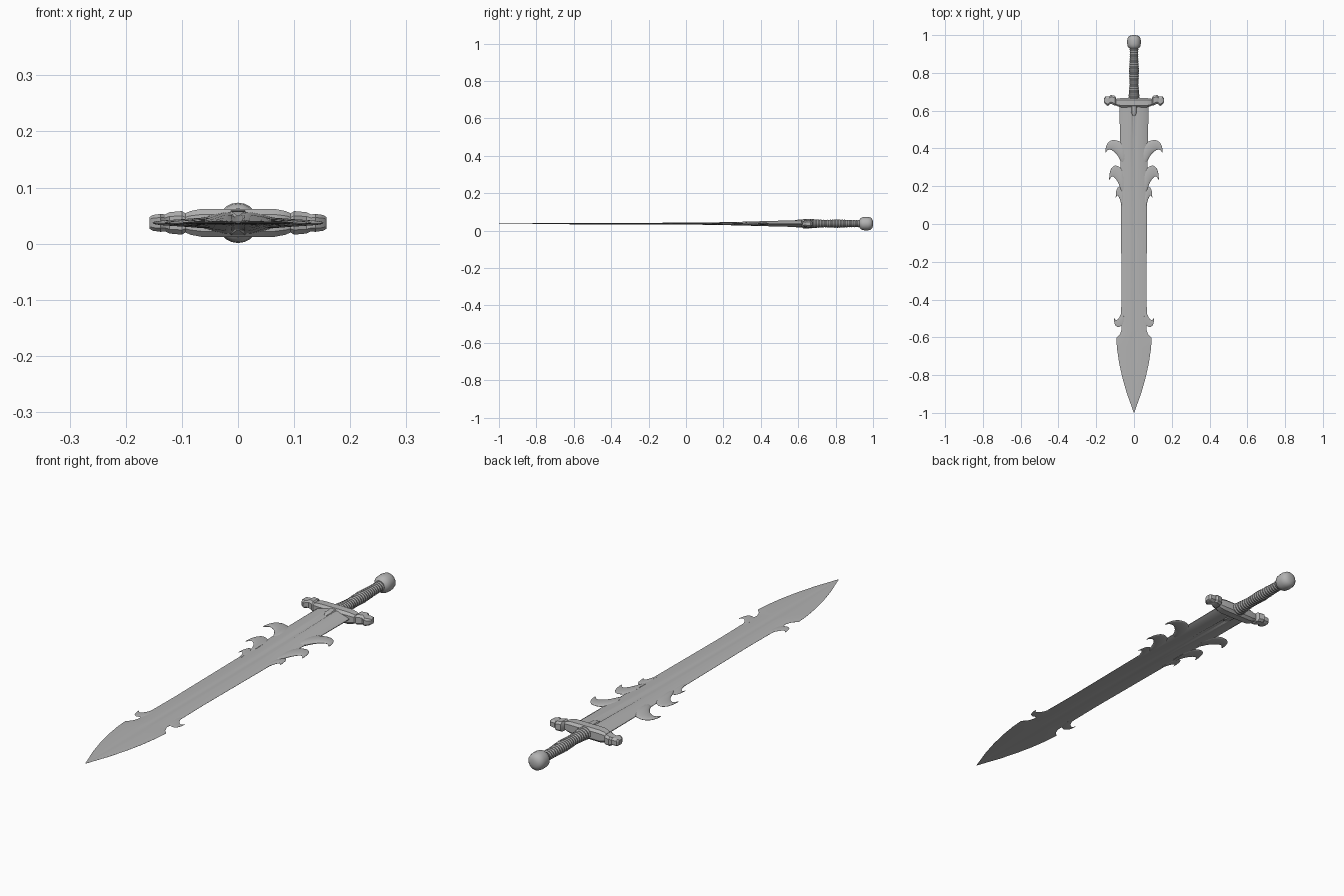
import bpy
from math import sin, cos, pi

if "Cube" in bpy.data.objects:
    bpy.data.objects.remove(bpy.data.objects["Cube"])

MID = 0.037  # height of the sword's centre plane

steel = bpy.data.materials.new("grey_steel")
steel.use_nodes = True
GREY = (0.45, 0.45, 0.45, 1)
steel.diffuse_color = GREY
steel.node_tree.nodes["Principled BSDF"].inputs["Base Color"].default_value = GREY


def loft(name, rings, angle=0.6):
    """Skin a list of equal-length rings and cap both ends."""
    n = len(rings[0])
    verts = [(x, y, z + MID) for ring in rings for x, y, z in ring]
    faces = [(i * n + j, i * n + (j + 1) % n, (i + 1) * n + (j + 1) % n, (i + 1) * n + j)
             for i in range(len(rings) - 1) for j in range(n)]
    faces += [tuple(range(n))[::-1], tuple(range(len(verts) - n, len(verts)))]
    mesh = bpy.data.meshes.new(name)
    mesh.from_pydata(verts, [], faces)
    mesh.materials.append(steel)
    obj = bpy.data.objects.new(name, mesh)
    bpy.context.collection.objects.link(obj)
    bpy.ops.object.select_all(action="DESELECT")
    obj.select_set(True)
    bpy.context.view_layer.objects.active = obj
    bpy.ops.object.mode_set(mode="EDIT")
    bpy.ops.mesh.select_all(action="SELECT")
    bpy.ops.mesh.normals_make_consistent(inside=False)
    bpy.ops.object.mode_set(mode="OBJECT")
    bpy.ops.object.shade_smooth_by_angle(angle=angle)
    return obj


def turned(name, profile, squash=1.0, sides=20):
    """Round part along y from (y, radius) pairs."""
    return loft(name, [[(r * cos(2 * pi * k / sides), y, r * squash * sin(2 * pi * k / sides))
                        for k in range(sides)] for y, r in profile])


def lerp(table, y):
    """Read a value from a table sorted by falling y."""
    for (y0, a), (y1, b) in zip(table, table[1:]):
        if y >= y1:
            return a + (b - a) * (y0 - y) / (y0 - y1)
    return table[-1][1]


# Blade: half widths and half thicknesses along its length
width = [(0.63, 0.076), (0.45, 0.075), (0.3, 0.072), (0.13, 0.07), (-0.1, 0.068),
         (-0.32, 0.066), (-0.48, 0.068), (-0.56, 0.066), (-0.585, 0.075), (-0.605, 0.094),
         (-0.66, 0.09), (-0.74, 0.078), (-0.82, 0.06), (-0.9, 0.037), (-0.96, 0.015), (-1.0, 0.001)]
thick = [(0.63, 0.019), (0.4, 0.013), (0.2, 0.007), (0, 0.005), (-0.6, 0.0035), (-1.0, 0.0008)]
# Section from cutting edge to the central groove: (share of width, share of thickness)
half = [(1, 0.08), (0.86, 0.45), (0.6, 0.75), (0.3, 1), (0.16, 0.95), (0.08, 0.7)]
top = half + [(-u, t) for u, t in reversed(half)]
section = top + [(u, -t) for u, t in reversed(top)]
loft("blade", [[(u * w, y, t * lerp(thick, y)) for u, t in section] for y, w in width], 0.5)

# Hooked spikes: one template of upper and lower edge points, root to tip
upper = [(-0.3, -0.3), (0.0, -0.14), (0.25, -0.04), (0.5, 0), (0.8, -0.12), (0.97, -0.45), (1, -0.85)]
lower = [(-0.3, -1.8), (0.0, -1.5), (0.15, -1.1), (0.4, -0.8), (0.68, -0.63), (0.85, -0.68), (0.97, -0.87)]
SIDES = 12


def spike(name, side, root, y, reach, drop, depth):
    rings = []
    for i, (a, b) in enumerate(zip(upper, lower)):
        t = depth * (1 - 0.85 * i / (len(upper) - 1))
        ring = []
        for k in range(SIDES):
            s = (1 + cos(2 * pi * k / SIDES)) / 2
            u, v = (a[j] * s + b[j] * (1 - s) for j in (0, 1))
            ring.append((side * (root + reach * u), y + drop * v, t * sin(2 * pi * k / SIDES)))
        rings.append(ring)
    obj = loft(name, rings, 0.8)
    obj.modifiers.new("round", "SUBSURF").levels = 1
    obj.modifiers["round"].render_levels = 1


for side, tag in ((1, "left"), (-1, "right")):
    spike(f"large_spike_{tag}", side, 0.07, 0.448, 0.083, 0.083, 0.011)
    spike(f"middle_spike_{tag}", side, 0.07, 0.313, 0.062, 0.094, 0.008)
    spike(f"small_spike_{tag}", side, 0.066, 0.198, 0.031, 0.072, 0.005)
    spike(f"tip_barb_{tag}", side, 0.064, -0.548, 0.043, -0.06, 0.003)

# Crossguard: (x, centre y, half depth, half height), mirrored about the middle
guard = [(0.0, 0.642, 0.025, 0.025), (0.065, 0.642, 0.025, 0.025), (0.085, 0.643, 0.021, 0.021),
         (0.094, 0.645, 0.018, 0.017), (0.1, 0.652, 0.026, 0.021), (0.122, 0.66, 0.023, 0.019),
         (0.13, 0.654, 0.021, 0.015), (0.138, 0.65, 0.026, 0.016), (0.152, 0.654, 0.02, 0.014),
         (0.158, 0.655, 0.011, 0.01)]
guard = [(-x, *rest) for x, *rest in guard[:0:-1]] + guard
corner = [(1, 0.6), (0.6, 1), (-0.6, 1), (-1, 0.6), (-1, -0.6), (-0.6, -1), (0.6, -1), (1, -0.6)]
loft("crossguard", [[(x, yc + hy * a, hz * b) for a, b in corner] for x, yc, hy, hz in guard], 0.5)

# Small tongue over the blade root, on both faces
tongue = [(0.625, 0.02, 0.022), (0.6, 0.017, 0.021), (0.59, 0.02, 0.02), (0.578, 0.012, 0.017), (0.57, 0.004, 0.013)]
loft("blade_tongue", [[(w * a, y, h * b) for a, b in corner] for y, w, h in tongue])

# Wrapped grip: swelling handle with regular cord ridges
RIDGES = 22
shape = [(0.94, 0.022), (0.88, 0.022), (0.81, 0.026), (0.74, 0.023), (0.69, 0.027), (0.66, 0.03)]
steps = RIDGES * 4
grip = []
for i in range(steps + 1):
    y = 0.94 - 0.28 * i / steps
    grip.append((y, lerp(shape, y) + 0.0012 * sin(i * pi / 2)))
turned("grip", grip, 0.85)

# Pommel: collar and rounded barrel
turned("pommel", [(0.928, 0.022), (0.934, 0.029), (0.942, 0.034), (0.955, 0.036), (0.972, 0.036),
                  (0.986, 0.033), (0.995, 0.025), (0.999, 0.014), (1.0, 0.004)])
